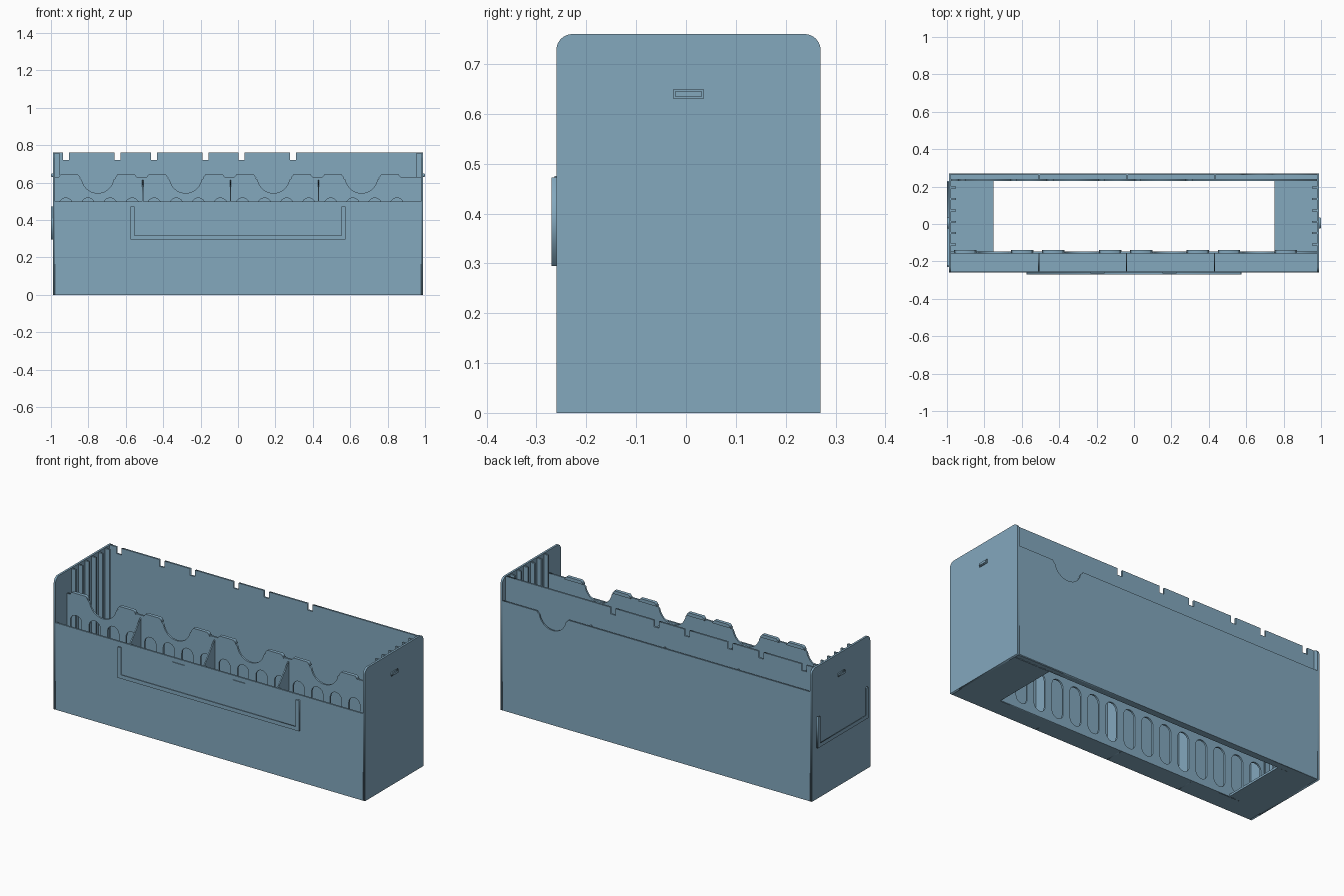
import bpy
import math
from mathutils import Matrix

if "Cube" in bpy.data.objects:
    bpy.data.objects.remove(bpy.data.objects["Cube"], do_unlink=True)

mat = bpy.data.materials.new("steel_blue")
mat.use_nodes = True
COLOR = (0.227, 0.392, 0.515, 1)
mat.diffuse_color = COLOR
mat.node_tree.nodes["Principled BSDF"].inputs["Base Color"].default_value = COLOR

# Main dimensions
LEFT, RIGHT = -0.99, 0.99
FRONT, BACK = -0.26, 0.27
HIGH, MID, LOW = 0.76, 0.63, 0.50
WALL = 0.012
DIV_Y, INNER_Y = -0.152, 0.236
IN_L, IN_R = LEFT + WALL, RIGHT - WALL
BAY = 0.47
FINS = [-0.51 + BAY * i for i in range(3)]
SCOOPS = [-0.75 + BAY * i for i in range(4)]

# Plane matrices: profile (u, v) becomes (x, z) or (y, z)
FACING_Y = Matrix(((1, 0, 0, 0), (0, 0, -1, 0), (0, 1, 0, 0), (0, 0, 0, 1)))
FACING_X = Matrix(((0, 0, 1, 0), (1, 0, 0, 0), (0, 1, 0, 0), (0, 0, 0, 1)))


def plate(name, outlines, plane, centre, thick):
    """Flat plate from an outline plus any hole outlines."""
    curve = bpy.data.curves.new(name, 'CURVE')
    curve.dimensions = '2D'
    curve.fill_mode = 'BOTH'
    curve.extrude = thick / 2
    for pts in outlines:
        spline = curve.splines.new('POLY')
        spline.points.add(len(pts) - 1)
        for p, (u, v) in zip(spline.points, pts):
            p.co = (u, v, 0, 1)
        spline.use_cyclic_u = True
    temp = bpy.data.objects.new(name + "_outline", curve)
    bpy.context.collection.objects.link(temp)
    deps = bpy.context.evaluated_depsgraph_get()
    mesh = bpy.data.meshes.new_from_object(temp.evaluated_get(deps))
    bpy.data.objects.remove(temp, do_unlink=True)
    bpy.data.curves.remove(curve)
    offset = (0, centre, 0) if plane is FACING_Y else (centre, 0, 0)
    mesh.transform(Matrix.Translation(offset) @ plane)
    mesh.name = name
    mesh.materials.clear()
    mesh.materials.append(mat)
    obj = bpy.data.objects.new(name, mesh)
    bpy.context.collection.objects.link(obj)
    return obj


def box(name, x0, x1, y0, y1, z0, z1):
    bpy.ops.mesh.primitive_cube_add(size=1)
    obj = bpy.context.object
    obj.name = name
    obj.data.transform(Matrix.Translation(((x0 + x1) / 2, (y0 + y1) / 2, (z0 + z1) / 2))
                       @ Matrix.Diagonal((x1 - x0, y1 - y0, z1 - z0, 1)))
    obj.data.materials.append(mat)
    return obj


def arc(u, v, r, a0, a1, n=12):
    return [(u + r * math.cos(math.radians(a0 + (a1 - a0) * i / n)),
             v + r * math.sin(math.radians(a0 + (a1 - a0) * i / n))) for i in range(n + 1)]


def scoop(c, z):
    """Finger scoop cut down from an edge, left to right."""
    return [(c - 0.1, z), (c - 0.09, z - 0.012)] + arc(c, z, 0.086, 190, 350, 20) + \
        [(c + 0.09, z - 0.012), (c + 0.1, z)]


def stadium(c, z0, z1, r):
    return arc(c, z1 - r, r, 0, 180) + arc(c, z0 + r, r, 180, 360)


# Rounded end plates
r = 0.032
end_profile = [(FRONT, 0), (BACK, 0)] + arc(BACK - r, HIGH - r, r, 0, 90) + \
    arc(FRONT + r, HIGH - r, r, 90, 180)
plate("right_end", [end_profile], FACING_X, LEFT + WALL / 2, WALL)
plate("left_end", [end_profile], FACING_X, RIGHT - WALL / 2, WALL)

# Low front wall
box("front_wall", IN_L, IN_R, FRONT, FRONT + 0.01, 0, LOW)

# Pocket divider with scoops along the top and rows of rounded slots
top_edge = [p for c in SCOOPS for p in scoop(c, MID)]
outline = [(IN_R, 0), (IN_L, 0), (IN_L, MID)] + top_edge + [(IN_R, MID)]
slots = [stadium(-0.92 + 0.118 * i, z0, z0 + 0.225, 0.036)
         for i in range(16) for z0 in (0.035, 0.293)]
plate("pocket_divider", [outline] + slots, FACING_Y, DIV_Y, 0.01)

# Raised clips on the divider
for c in SCOOPS:
    for side in (-1, 1):
        m = c + side * 0.152
        plate("divider_clip", [[(m - 0.06, MID - 0.004), (m + 0.06, MID - 0.004),
                                (m + 0.045, 0.645), (m - 0.045, 0.645)]],
              FACING_Y, DIV_Y + 0.003, 0.02)

# Fins between the front pockets and the back pockets
for x in FINS:
    plate("front_fin", [[(FRONT + 0.005, 0), (DIV_Y, 0), (DIV_Y, 0.62), (FRONT + 0.005, LOW)]],
          FACING_X, x, 0.007)
    box("back_fin", x, x + 0.007, INNER_Y, BACK - 0.003, 0, MID - 0.005)

# Tall inner back wall with notches in the top edge
notches = []
for x in (-0.92, -0.645, -0.45, -0.175, 0.02, 0.295):
    notches += [(x - 0.016, HIGH), (x - 0.016, 0.722), (x + 0.016, 0.722), (x + 0.016, HIGH)]
plate("inner_back_wall", [[(IN_R, 0), (IN_L, 0), (IN_L, HIGH)] + notches + [(IN_R, HIGH)]],
      FACING_Y, INNER_Y, 0.01)

# Outer back wall with one scoop
plate("outer_back_wall", [[(IN_R, 0), (IN_L, 0), (IN_L, MID)] + scoop(SCOOPS[-1], MID)
                          + [(IN_R, MID)]], FACING_Y, BACK - 0.004, 0.008)

# Floor around a large opening
box("front_floor", IN_L, IN_R, FRONT, DIV_Y, 0, WALL)
box("back_floor", IN_L, IN_R, INNER_Y - 0.005, BACK, 0, WALL)
box("right_floor", IN_L, -0.75, DIV_Y, INNER_Y, 0, WALL)
box("left_floor", 0.75, IN_R, DIV_Y, INNER_Y, 0, WALL)

# Vertical guide ribs on both ends
for i in range(6):
    y = -0.11 + 0.061 * i
    box("right_rib", IN_L, -0.952, y - 0.005, y + 0.005, WALL, HIGH - 0.005)
    box("left_rib", 0.952, IN_R, y - 0.005, y + 0.005, WALL, HIGH - 0.005)


# U-shaped label holder: a thin spacer with a wider lip in front
def u_shape(u0, u1, w):
    z0, z1 = 0.295, 0.472
    return [(u0, z0), (u1, z0), (u1, z1), (u1 - w, z1), (u1 - w, z0 + w),
            (u0 + w, z0 + w), (u0 + w, z1), (u0, z1)]


for name, width, depth, thick in (("spacer", 0.01, 0.003, 0.006), ("lip", 0.022, 0.008, 0.004)):
    plate("front_label_" + name, [u_shape(-0.576, 0.576, width)], FACING_Y, FRONT - depth, thick)
    plate("side_label_" + name, [u_shape(-0.23, 0.23, width)], FACING_X, LEFT - depth, thick)

# Small label catches on the front
for x in (-0.195, 0.19):
    box("label_catch", x - 0.038, x + 0.038, FRONT - 0.004, FRONT, 0.466, 0.475)

# Framed latch tabs on both ends
tab = [(-0.025, 0.63), (0.035, 0.63), (0.035, 0.65), (-0.025, 0.65)]
recess = [(-0.021, 0.634), (0.031, 0.634), (0.031, 0.646), (-0.021, 0.646)]
for name, x, s in (("left_latch", RIGHT, 1), ("right_latch", LEFT, -1)):
    plate(name + "_frame", [tab, recess], FACING_X, x + s * 0.003, 0.006)
    plate(name, [recess], FACING_X, x + s * 0.005, 0.01)
